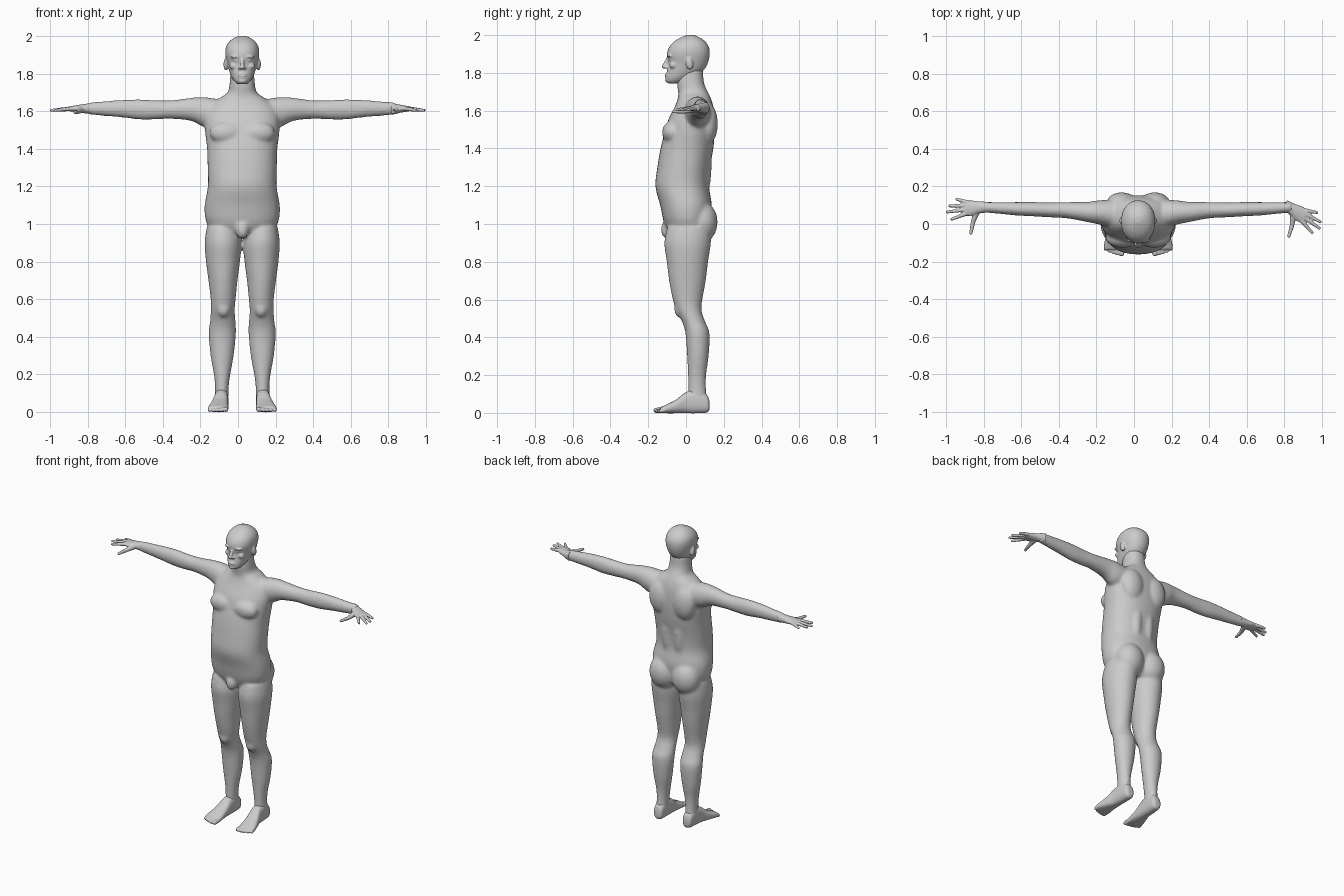
import bpy
import bmesh
from math import cos, sin, pi, radians, copysign
from mathutils import Matrix, Vector

cube = bpy.data.objects.get("Cube")
if cube:
    bpy.data.objects.remove(cube)

MIDLINE = 0.0225
SIDES = (-1, 1)

skin = bpy.data.materials.new("plain grey")
skin.use_nodes = True
GREY = (0.6, 0.6, 0.6, 1)
skin.diffuse_color = GREY
skin.node_tree.nodes["Principled BSDF"].inputs["Base Color"].default_value = GREY


def smooth_rows(rows, steps=4):
    """Catmull-Rom interpolation of every column of a section table."""
    result = []
    for i in range(len(rows) - 1):
        before = rows[max(i - 1, 0)]
        start, end = rows[i], rows[i + 1]
        after = rows[min(i + 2, len(rows) - 1)]
        for k in range(steps):
            t = k / steps
            result.append([
                b + t * ((c - a) + t * ((2 * a - 5 * b + 4 * c - d)
                                        + t * (3 * b - a - 3 * c + d))) / 2
                for a, b, c, d in zip(before, start, end, after)])
    result.append(list(rows[-1]))
    return result


def loft(bm, rows, axis, mirror=1, power=2.0, sides=32):
    """Skin rounded sections: position, low and high of both cross axes."""
    rings = []
    for pos, u_low, u_high, v_low, v_high in smooth_rows(rows):
        ring = []
        for k in range(sides):
            angle = 2 * pi * k / sides
            cu = copysign(abs(cos(angle)) ** (2 / power), cos(angle))
            cv = copysign(abs(sin(angle)) ** (2 / power), sin(angle))
            u = (u_low + u_high) / 2 + cu * (u_high - u_low) / 2
            v = (v_low + v_high) / 2 + cv * (v_high - v_low) / 2
            point = {"x": (pos, u, v), "y": (u, pos, v), "z": (u, v, pos)}[axis]
            ring.append(bm.verts.new((point[0] * mirror, point[1], point[2])))
        rings.append(ring)
    for lower, upper in zip(rings, rings[1:]):
        for k in range(sides):
            n = (k + 1) % sides
            bm.faces.new((lower[k], lower[n], upper[n], upper[k]))
    bm.faces.new(rings[0])
    bm.faces.new(rings[-1])


def ellipsoid(bm, center, radii, tilt=0):
    """Rounded lump, tilted about x in degrees."""
    matrix = (Matrix.Translation(center) @ Matrix.Rotation(radians(tilt), 4, "X")
              @ Matrix.Diagonal((*radii, 1)))
    bmesh.ops.create_uvsphere(bm, u_segments=20, v_segments=12, radius=1, matrix=matrix)


def digit(bm, start, end, thick, thin):
    """Tapered rod with round ends."""
    start, end = Vector(start), Vector(end)
    line = end - start
    turn = line.to_track_quat("Z", "Y").to_matrix().to_4x4()
    bmesh.ops.create_cone(bm, cap_ends=True, segments=14, radius1=thick, radius2=thin,
                          depth=line.length,
                          matrix=Matrix.Translation((start + end) / 2) @ turn)
    ellipsoid(bm, start, (thick,) * 3)
    ellipsoid(bm, end, (thin,) * 3)


def finish(bm, name, location, voxel, passes):
    """Fuse the overlapping volumes into one soft skin."""
    bmesh.ops.recalc_face_normals(bm, faces=bm.faces)
    mesh = bpy.data.meshes.new(name)
    bm.to_mesh(mesh)
    bm.free()
    mesh.materials.append(skin)
    mesh.polygons.foreach_set("use_smooth", [True] * len(mesh.polygons))
    obj = bpy.data.objects.new(name, mesh)
    obj.location = location
    bpy.context.collection.objects.link(obj)
    fuse = obj.modifiers.new("fuse", "REMESH")
    fuse.mode = "VOXEL"
    fuse.voxel_size = voxel
    fuse.use_smooth_shade = True
    soften = obj.modifiers.new("soften", "SMOOTH")
    soften.factor = 0.5
    soften.iterations = passes
    return obj


def symmetric(rows):
    return [(z, -half, half, front, back) for z, half, front, back in rows]


# Torso and neck: height, half width, front, back
torso = symmetric([
    (.93, .09, -.07, .08), (.97, .165, -.1, .12), (1.02, .195, -.12, .13),
    (1.1, .2, -.137, .137), (1.2, .183, -.162, .122), (1.3, .184, -.152, .128),
    (1.4, .187, -.135, .145), (1.48, .197, -.115, .152), (1.55, .2, -.095, .152),
    (1.62, .18, -.06, .145), (1.67, .12, -.042, .13), (1.7, .078, -.042, .115),
    (1.75, .067, -.048, .095), (1.82, .062, -.04, .09)])

# Leg: height, inner, outer, front, back
leg = [
    (.98, .02, .19, -.1, .13), (.9, .004, .2, -.115, .132), (.8, .012, .193, -.102, .117),
    (.7, .025, .18, -.09, .105), (.6, .035, .168, -.07, .087), (.54, .04, .167, -.05, .083),
    (.48, .035, .172, -.02, .103), (.42, .033, .179, -.003, .125),
    (.3, .045, .169, .006, .12), (.2, .063, .151, .01, .107),
    (.13, .072, .145, .012, .106), (.06, .073, .146, .01, .115)]

# Arm: distance out, front, back, bottom, top
arm = [
    (.1, -.03, .13, 1.51, 1.66), (.2, -.005, .127, 1.515, 1.675),
    (.27, .01, .118, 1.548, 1.672), (.38, .03, .117, 1.56, 1.658),
    (.47, .035, .115, 1.556, 1.659), (.55, .04, .117, 1.556, 1.664),
    (.65, .045, .117, 1.568, 1.66), (.75, .055, .117, 1.576, 1.652),
    (.82, .06, .118, 1.583, 1.647)]

body = bmesh.new()
loft(body, torso, "z", power=2.25)
for side in SIDES:
    loft(body, leg, "z", side)
    loft(body, arm, "x", side)
    ellipsoid(body, (side * .085, .083, 1.01), (.095, .085, .11))      # buttock
    ellipsoid(body, (side * .085, -.075, 1.485), (.09, .052, .06))     # chest muscle
    ellipsoid(body, (side * .088, .115, 1.53), (.08, .054, .11))       # shoulder blade
    ellipsoid(body, (side * .045, .085, 1.32), (.045, .052, .2))       # lower back muscle
    ellipsoid(body, (side * .1, -.035, .55), (.035, .028, .045))       # kneecap
ellipsoid(body, (0, -.1, .97), (.036, .033, .05))
finish(body, "body", (MIDLINE, 0, 0), .008, 14)

# Head: height, half width, front, back
skull = symmetric([
    (1.745, .025, -.095, -.03), (1.757, .04, -.106, .0), (1.78, .056, -.107, .05),
    (1.81, .068, -.101, .09), (1.85, .079, -.094, .115), (1.9, .09, -.101, .126),
    (1.94, .087, -.087, .12), (1.97, .07, -.058, .098), (1.99, .044, -.022, .068),
    (2.001, .015, .008, .04)])

head = bmesh.new()
loft(head, skull, "z", power=2.15)
digit(head, (0, -.094, 1.878), (0, -.117, 1.834), .009, .012)          # nose
ellipsoid(head, (0, -.102, 1.791), (.025, .012, .006))                 # upper lip
ellipsoid(head, (0, -.1, 1.779), (.021, .012, .006))                   # lower lip
ellipsoid(head, (0, -.097, 1.76), (.02, .014, .012))                   # chin
for side in SIDES:
    ellipsoid(head, (side * .013, -.104, 1.83), (.009, .013, .008))    # nostril
    ellipsoid(head, (side * .034, -.085, 1.89), (.03, .016, .008))     # brow
    ellipsoid(head, (side * .034, -.08, 1.871), (.015, .012, .008))    # eye
    ellipsoid(head, (side * .045, -.068, 1.84), (.024, .02, .018))     # cheekbone
    ellipsoid(head, (side * .086, .018, 1.85), (.014, .019, .034), 12)  # ear
finish(head, "head", (MIDLINE, 0, 0), .005, 5)

# Hand: distance from wrist, front, back, bottom, top
palm = [
    (-.03, -.028, .028, -.031, .031), (.02, -.034, .03, -.025, .023),
    (.06, -.046, .035, -.02, .017), (.1, -.047, .033, -.014, .01)]
# Fingers: knuckle and tip in the plane of the hand
fingers = [
    ((.09, .027), (.142, .042)), ((.1, .008), (.18, .006)),
    ((.1, -.014), (.192, -.026)), ((.095, -.036), (.168, -.065))]


def build_hand(name, side, wrist, bend):
    bm = bmesh.new()
    loft(bm, palm, "x", side)
    for knuckle, tip in fingers:
        digit(bm, (side * knuckle[0], knuckle[1], -.002),
              (side * tip[0], tip[1], -.01), .0115, .008)
    digit(bm, (side * .035, -.025, -.008), (side * .055, -.08, -.018), .018, .012)
    digit(bm, (side * .055, -.08, -.018), (side * .066, -.138, -.02), .012, .009)
    hand = finish(bm, name, wrist, .004, 3)
    hand.rotation_euler.z = radians(bend)


build_hand("right_hand", -1, (-.802, .09, 1.615), 0)
build_hand("left_hand", 1, (.828, .088, 1.615), -27)

# Foot: distance back, inner, outer, bottom, top
foot_shape = [
    (.125, .092, .126, .02, .055), (.112, .077, .141, .002, .095),
    (.06, .074, .147, -.002, .125), (.0, .074, .152, -.002, .11),
    (-.05, .074, .167, -.002, .072), (-.1, .073, .181, -.002, .046),
    (-.135, .078, .182, -.001, .03)]

for side, name in zip(SIDES, ("right_foot", "left_foot")):
    foot = bmesh.new()
    loft(foot, foot_shape, "y", side, power=2.5)
    # Toes shrink and step back from the big toe outward
    for i in range(5):
        size = .0145 if i == 0 else .0115 - .0005 * i
        x = .088 if i == 0 else .09 + .021 * i
        reach = -.158 + .0015 * i * i
        digit(foot, (side * x, -.11, .016), (side * x, reach, size - .001), size, size)
    finish(foot, name, (MIDLINE, 0, 0), .005, 3)
